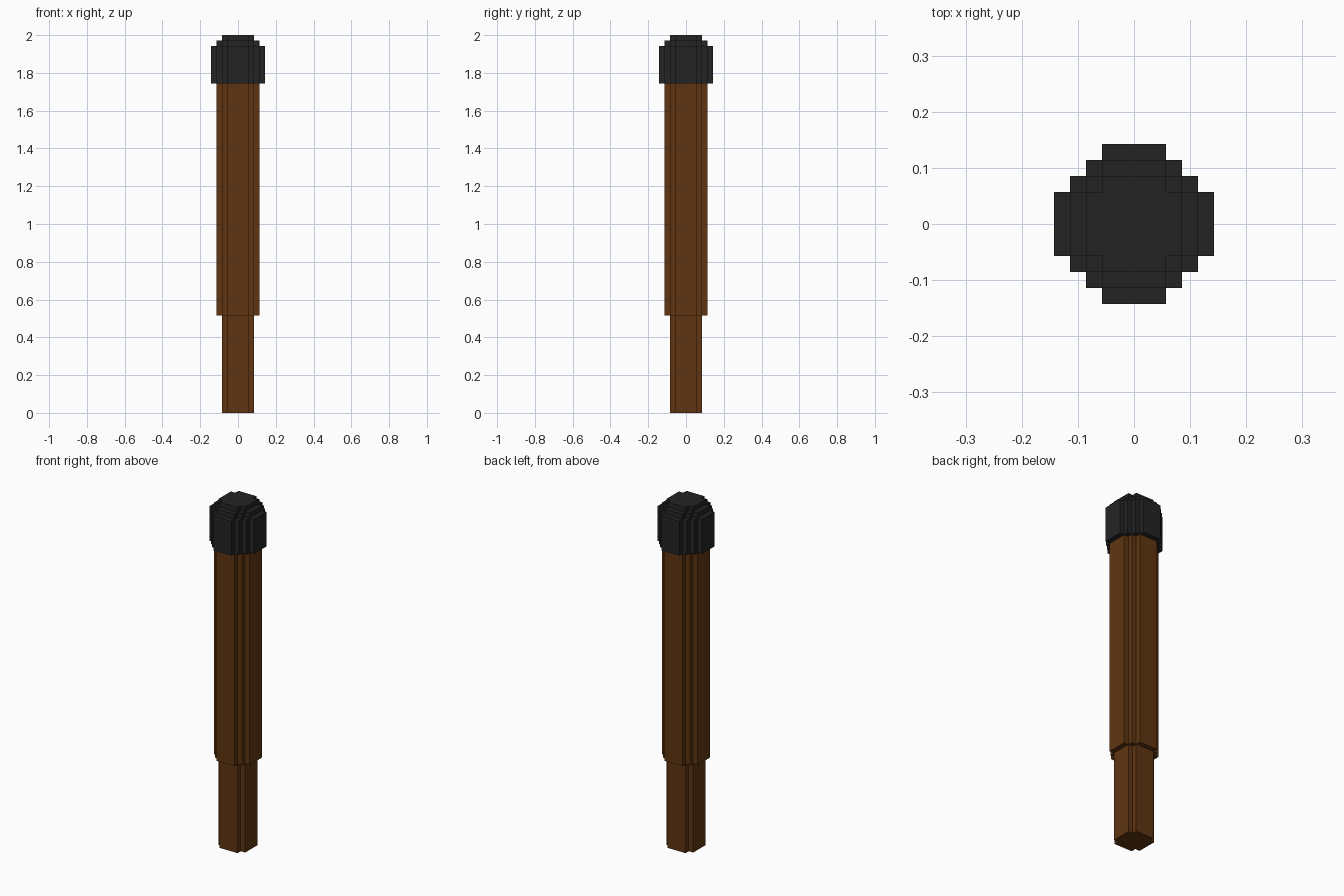
import bpy
import bmesh

U = 1 / 35  # size of one block

if "Cube" in bpy.data.objects:
    bpy.data.objects.remove(bpy.data.objects["Cube"])


def material(name, rgb):
    mat = bpy.data.materials.new(name)
    mat.use_nodes = True
    color = (*rgb, 1)
    mat.diffuse_color = color
    bsdf = mat.node_tree.nodes["Principled BSDF"]
    bsdf.inputs["Base Color"].default_value = color
    bsdf.inputs["Roughness"].default_value = 0.9
    return mat


def stepped_circle(n):
    """Blocky round outline, n blocks in radius, counter-clockwise."""
    x, y = n, 2
    quarter = [(x, y)]
    while x > 2:
        x -= 1
        quarter.append((x, y))
        y += 1
        quarter.append((x, y))
    outline = []
    for _ in range(4):
        outline += quarter
        quarter = [(-b, a) for a, b in quarter]
    return outline


def blocky_column(name, mat, tiers):
    """Stack tiers of (radius, bottom, top, close_bottom, close_top), in blocks."""
    bm = bmesh.new()
    for radius, bottom, top, close_bottom, close_top in tiers:
        outline = stepped_circle(radius)
        low = [bm.verts.new((x * U, y * U, bottom * U)) for x, y in outline]
        high = [bm.verts.new((x * U, y * U, top * U)) for x, y in outline]
        for i in range(len(outline)):
            j = (i + 1) % len(outline)
            bm.faces.new((low[i], low[j], high[j], high[i]))
        if close_bottom:
            bm.faces.new(low[::-1])
        if close_top:
            bm.faces.new(high)
    mesh = bpy.data.meshes.new(name)
    bm.to_mesh(mesh)
    bm.free()
    mesh.materials.append(mat)
    obj = bpy.data.objects.new(name, mesh)
    bpy.context.collection.objects.link(obj)
    return obj


wood = material("brown wood", (0.117, 0.036, 0.0056))
black = material("matte black", (0.0176, 0.0176, 0.0176))

# Narrow grip and thicker shaft
blocky_column("grip", wood, [(3, 0, 18, True, False)])
blocky_column("shaft", wood, [(4, 18, 61, True, False)])

# Wide head that steps in twice towards the top
blocky_column("head_cap", black, [
    (5, 61, 68, True, True),
    (4, 68, 69, False, True),
    (3, 69, 70, False, True),
])
